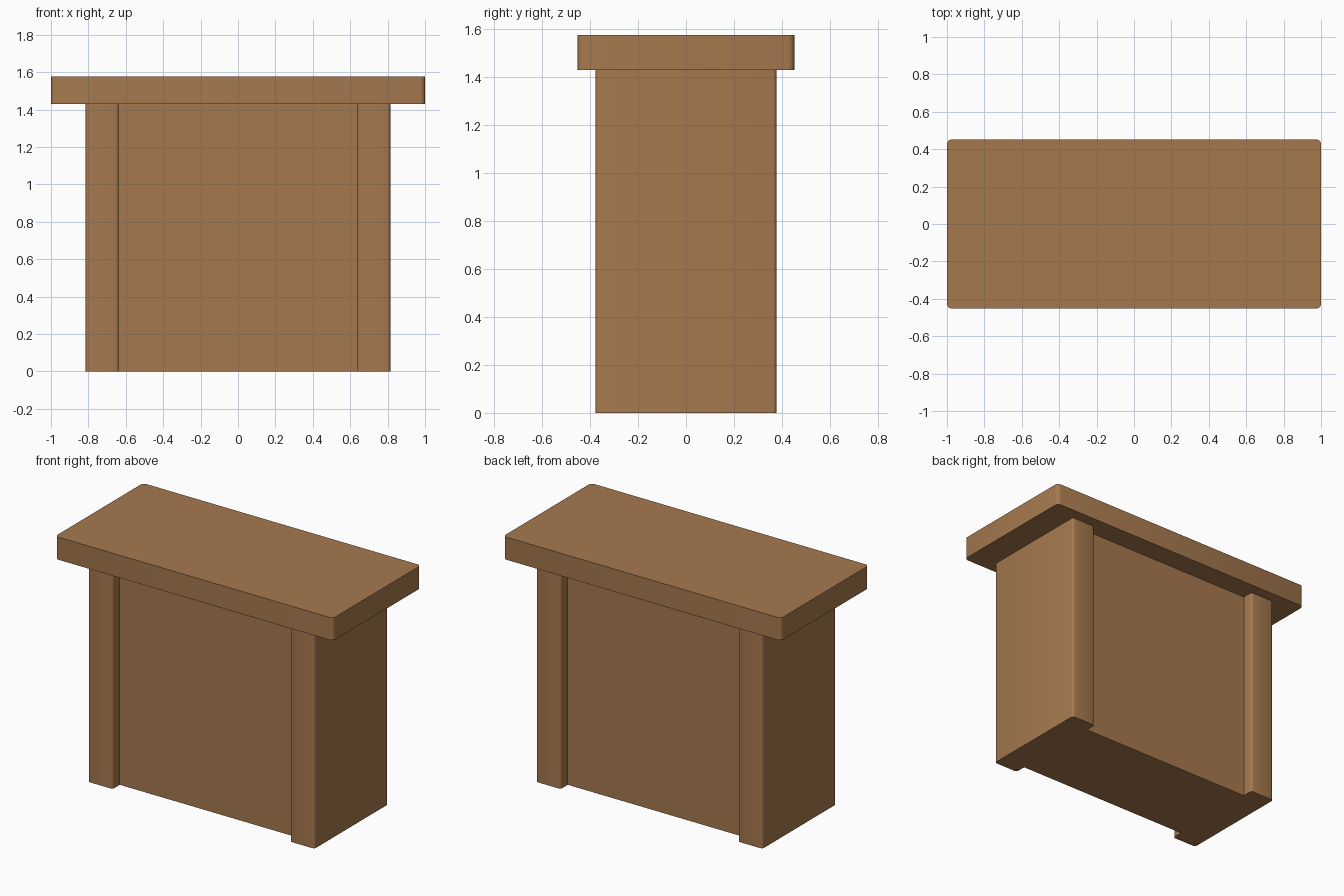
import bpy, bmesh, math

if "Cube" in bpy.data.objects:
    bpy.data.objects.remove(bpy.data.objects["Cube"])

wood = bpy.data.materials.new("warm_wood")
wood.diffuse_color = (0.381, 0.191, 0.076, 1)
wood.use_nodes = True
wood.node_tree.nodes["Principled BSDF"].inputs["Base Color"].default_value = wood.diffuse_color


def prism(name, outline, z0, z1, radius, rounded):
    """Extrude an outline upward and round the upright edges chosen by a rule."""
    bm = bmesh.new()
    base = bm.faces.new([bm.verts.new((x, y, z0)) for x, y in outline])
    ext = bmesh.ops.extrude_face_region(bm, geom=[base], use_keep_orig=True)
    top = [v for v in ext["geom"] if isinstance(v, bmesh.types.BMVert)]
    bmesh.ops.translate(bm, verts=top, vec=(0, 0, z1 - z0))
    bmesh.ops.recalc_face_normals(bm, faces=bm.faces)
    edges = [e for e in bm.edges
             if abs(e.verts[0].co.z - e.verts[1].co.z) > 0.01 and rounded(e.verts[0].co)]
    bmesh.ops.bevel(bm, geom=edges, offset=radius, segments=3, profile=0.5, affect='EDGES')
    bmesh.ops.recalc_face_normals(bm, faces=bm.faces)
    me = bpy.data.meshes.new(name)
    bm.to_mesh(me)
    bm.free()
    me.materials.append(wood)
    ob = bpy.data.objects.new(name, me)
    bpy.context.collection.objects.link(ob)
    bpy.ops.object.select_all(action='DESELECT')
    ob.select_set(True)
    bpy.context.view_layer.objects.active = ob
    bpy.ops.object.shade_smooth_by_angle(angle=math.radians(35))
    return ob


# Pedestal: two side pillars with recessed panels front and back
W, D, PX, PY, H = 0.815, 0.378, 0.638, 0.305, 1.43
half = [(-W, -D), (-PX, -D), (-PX, -PY), (PX, -PY), (PX, -D), (W, -D)]
outline = half + [(-x, -y) for x, y in half]
prism("pedestal", outline, 0, H, 0.016, lambda c: abs(c.y) > PY + 0.01)

# Overhanging slab top
prism("slab_top", [(-1, -0.452), (1, -0.452), (1, 0.452), (-1, 0.452)],
      H, 1.577, 0.025, lambda c: True)
